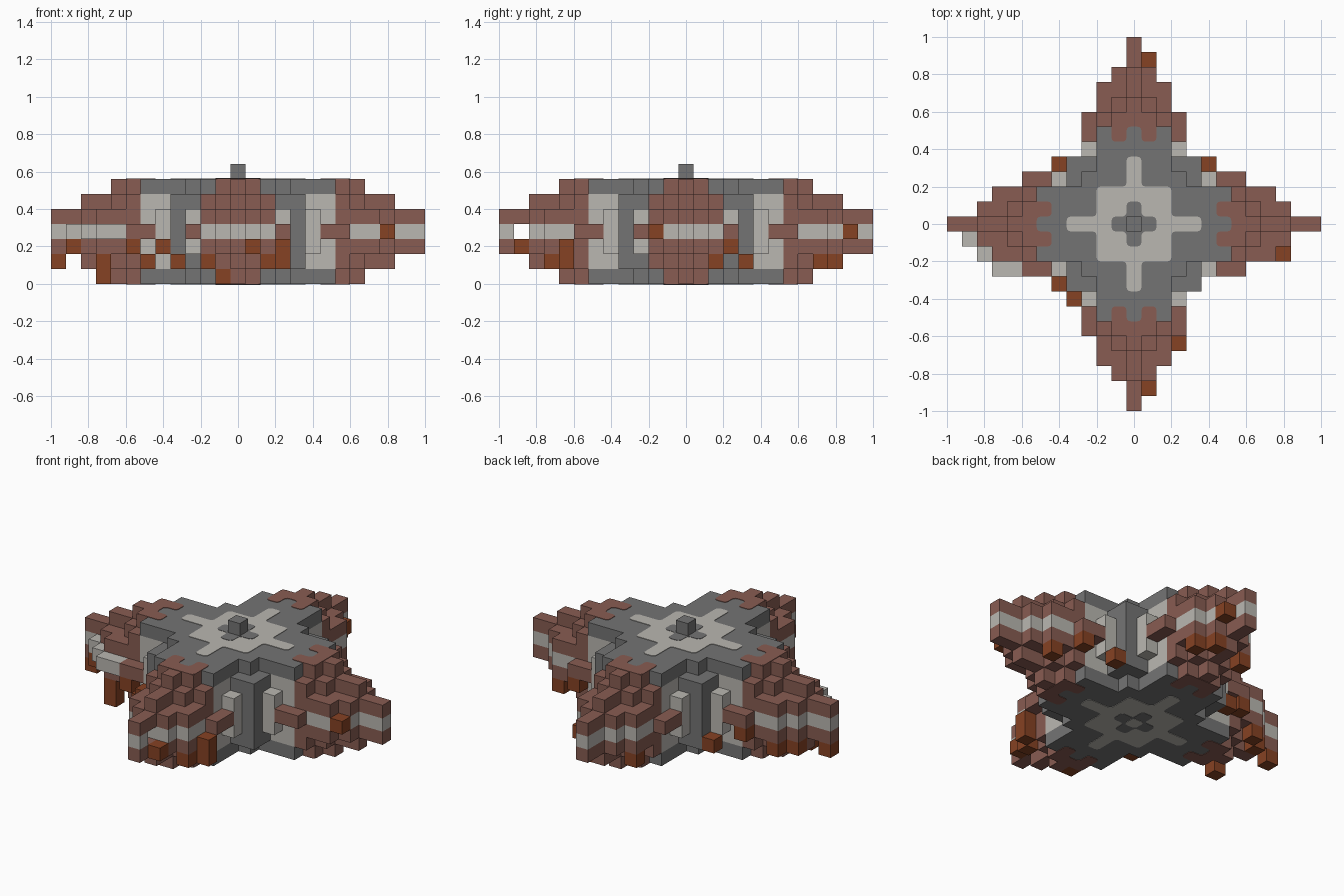
import bpy, bmesh
from mathutils import Vector

U = 0.08  # edge of one block

cube = bpy.data.objects.get("Cube")
if cube:
    bpy.data.objects.remove(cube, do_unlink=True)


def material(name, rgb):
    m = bpy.data.materials.new(name)
    m.use_nodes = True
    m.diffuse_color = (*rgb, 1)
    m.node_tree.nodes["Principled BSDF"].inputs["Base Color"].default_value = (*rgb, 1)
    return m


GREY = material("stone grey", (0.175, 0.175, 0.175))
LIGHT = material("pale grey", (0.49, 0.475, 0.44))
BROWN = material("red brown", (0.246, 0.107, 0.084))
RUST = material("rust", (0.238, 0.054, 0.017))

blocks = {}  # block position -> part name
parts = {}   # part name -> material


def add(part, mat, cells):
    parts[part] = mat
    for c in cells:
        blocks.setdefault(c, part)


def square(r, levels):
    return [(i, j, k) for k in levels for i in range(-r, r + 1) for j in range(-r, r + 1)]


def four(w, d, k):
    """One block and its copies on all four arms, both sides."""
    return [c for s in (-1, 1) for t in (-1, 1) for c in ((s * w, t * d, k), (t * d, s * w, k))]


def arm(widths, levels):
    """widths: half width of the arm at each distance from the centre."""
    return [c for k in levels for d, f in widths.items() for w in range(f + 1) for c in four(w, d, k)]


# Central body: top and bottom slabs, hull with corner pillars, mast
slab = {6: 2, 5: 2, 4: 2}
add("body_slabs", GREY, square(3, (0, 6)) + arm(slab, (0, 6)))
add("hull_pillars", GREY, square(4, range(1, 6)))
add("mast", GREY, [(0, 0, 7)])

# Pale wall panels and the raised ribs on them
add("wall_panels", LIGHT, arm({5: 2, 6: 2}, range(1, 6)))
add("wall_ribs", LIGHT, [c for k in (2, 3, 4) for c in four(3, 5, k)])

# Brown side rails
add("side_rails", BROWN, four(3, 6, 3) + four(3, 7, 3))

# Stepped arms with a pale middle band
long_arm = {12: 0, 11: 0, 10: 1, 9: 2, 8: 2, 7: 2}
add("arms", BROWN, arm(long_arm, (2, 4))
    + arm({10: 0, 9: 0, 8: 1, 7: 2}, (1, 5)) + arm({8: 0, 7: 1}, (0, 6)))
add("arm_band", LIGHT, arm(long_arm, (3,)))
add("outer_band", LIGHT, [(-11, -1, 3), (-10, -2, 3), (-9, -3, 3), (-8, -3, 3)])
blocks.pop((0, -11, 3))

# Scattered rust blocks, arm by arm
add("rust_blocks_front", RUST, [(1, -11, 2), (3, -8, 2), (3, -8, 1), (2, -9, 1), (-2, -9, 1),
                                (-1, -8, 0), (-4, -5, 1)])
add("rust_blocks_right", RUST, [(-12, 0, 1), (-11, -1, 2), (-9, -2, 0), (-9, -2, 1), (-7, -3, 2),
                                (-6, -3, 1), (-5, -4, 2), (-9, 2, 1), (-10, 1, 1), (-7, 3, 2)])
add("rust_blocks_left", RUST, [(10, -2, 3), (5, 4, 1), (7, 3, 2), (9, 2, 1)])
add("rust_blocks_back", RUST, [(1, 11, 3), (1, 10, 1), (2, 9, 1), (-5, 4, 1), (-2, 9, 1)])


def finish(bm, name, mat):
    mesh = bpy.data.meshes.new(name)
    bm.to_mesh(mesh)
    bm.free()
    mesh.materials.append(mat)
    bpy.context.collection.objects.link(bpy.data.objects.new(name, mesh))


def face(bm, centre, n):
    """Square block side with outward normal n."""
    a = Vector((n.y, n.z, n.x))
    b = n.cross(a)
    mid = centre + n / 2
    corners = (a + b, b - a, -a - b, a - b)
    bm.faces.new([bm.verts.new((mid + c / 2) * U) for c in corners])


# Build each part from its exposed block sides
sides = [s * Vector(v) for v in ((1, 0, 0), (0, 1, 0), (0, 0, 1)) for s in (1, -1)]
for part, mat in parts.items():
    bm = bmesh.new()
    for c, owner in blocks.items():
        if owner != part:
            continue
        for n in sides:
            if tuple(int(p + q) for p, q in zip(c, n)) not in blocks:
                face(bm, Vector(c) + Vector((0, 0, 0.5)), n)
    bmesh.ops.remove_doubles(bm, verts=bm.verts, dist=0.001)
    finish(bm, part, mat)


def plate(name, mat, cells, z, thick):
    """Thin painted plate with rounded corners."""
    bm = bmesh.new()
    for i, j in set(cells):
        face(bm, Vector((i, j, -0.5)), Vector((0, 0, 1)))
    bmesh.ops.remove_doubles(bm, verts=bm.verts, dist=0.001)
    bmesh.ops.dissolve_limit(bm, angle_limit=0.02, verts=bm.verts, edges=bm.edges)
    bmesh.ops.bevel(bm, geom=bm.verts[:], offset=0.022, segments=3, profile=0.5,
                    affect='VERTICES')
    out = bmesh.ops.extrude_face_region(bm, geom=bm.faces[:])
    top = [v for v in out["geom"] if isinstance(v, bmesh.types.BMVert)]
    bmesh.ops.translate(bm, verts=top, vec=(0, 0, thick))
    bmesh.ops.translate(bm, verts=bm.verts, vec=(0, 0, z))
    bmesh.ops.recalc_face_normals(bm, faces=bm.faces)
    finish(bm, name, mat)


def cross(r):
    return [c for t in range(-r, r + 1) for c in ((t, 0), (0, t))]


# Painted emblem and brown drips, above and below
emblem = cross(4) + [(i, j) for i, j, k in square(2, (0,))]
drip = [(-1, 6), (-1, 7), (0, 7), (1, 7), (1, 6)]
for label, z, s in (("top", 7 * U, 1), ("bottom", 0, -1)):
    plate(label + "_emblem", LIGHT, emblem, z, s * 0.003)
    plate(label + "_emblem_cross", GREY, cross(1), z, s * 0.005)
    for n, (dx, dy) in enumerate(((0, 1), (1, 0), (0, -1), (-1, 0))):
        cells = [(a * dy + d * dx, d * dy - a * dx) for a, d in drip]
        plate(f"{label}_drip_{n + 1}", BROWN, cells, z, s * 0.003)
plate("bottom_emblem_centre", LIGHT, [(0, 0)], 0, -0.007)
